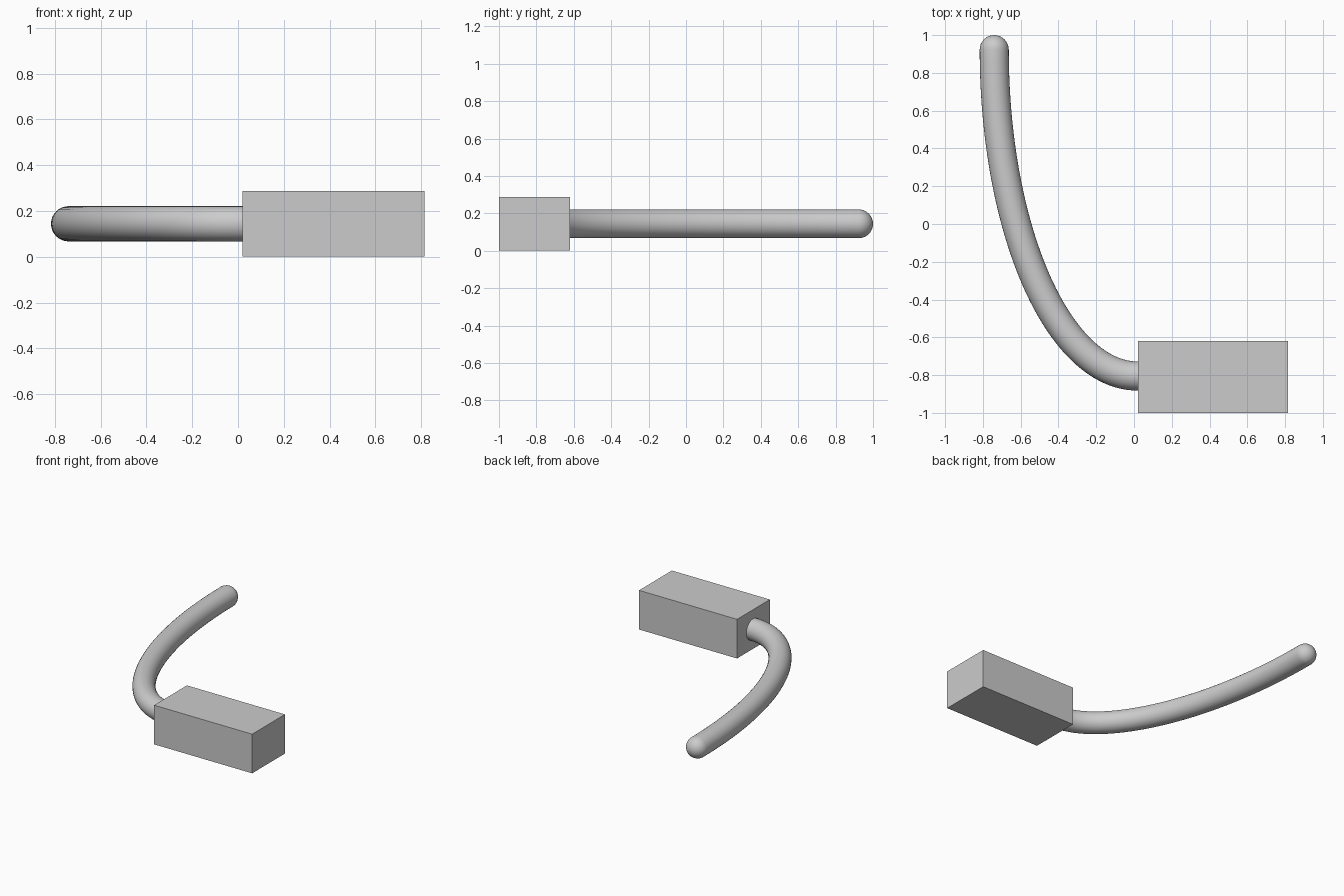
import bpy, bmesh
from math import sin, cos, pi
from mathutils import Vector

cube = bpy.data.objects.get("Cube")
if cube:
    bpy.data.objects.remove(cube, do_unlink=True)

# One plain grey for everything
grey = bpy.data.materials.new("light grey")
grey.use_nodes = True
grey.diffuse_color = (0.6, 0.6, 0.6, 1)
grey.node_tree.nodes["Principled BSDF"].inputs["Base Color"].default_value = (0.6, 0.6, 0.6, 1)


def finish(name, bm):
    bmesh.ops.recalc_face_normals(bm, faces=bm.faces)
    mesh = bpy.data.meshes.new(name)
    bm.to_mesh(mesh)
    bm.free()
    mesh.materials.append(grey)
    obj = bpy.data.objects.new(name, mesh)
    bpy.context.collection.objects.link(obj)
    return obj


# Rectangular block
low, high = Vector((0.02, -1.0, 0.0)), Vector((0.815, -0.62, 0.287))
bm = bmesh.new()
bmesh.ops.create_cube(bm, size=1)
bmesh.ops.scale(bm, vec=high - low, verts=bm.verts)
bmesh.ops.translate(bm, vec=(low + high) / 2, verts=bm.verts)
finish("block", bm)

# Round arm swept along a quarter ellipse, ending in a domed tip
RADIUS, SIDES, STEPS, CAP = 0.077, 32, 48, 8
centre = Vector((0.02, 0.923, 0.144))
span_x, span_y = 0.76, 1.728
stations = []
for i in range(STEPS + 1):
    a = pi / 2 * i / STEPS
    point = centre + Vector((-span_x * sin(a), -span_y * cos(a), 0))
    tangent = Vector((-span_x * cos(a), span_y * sin(a), 0)).normalized()
    stations.append((point, tangent, RADIUS))
tip, tip_dir, _ = stations[-1]
for i in range(1, CAP):
    a = pi / 2 * i / CAP
    stations.append((tip + tip_dir * RADIUS * sin(a), tip_dir, RADIUS * cos(a)))

bm = bmesh.new()
up = Vector((0, 0, 1))
rings = []
for point, tangent, radius in stations:
    side = tangent.cross(up)
    rings.append([bm.verts.new(point + radius * (side * cos(t) + up * sin(t)))
                  for t in (2 * pi * k / SIDES for k in range(SIDES))])
for r, s in zip(rings, rings[1:]):
    for k in range(SIDES):
        n = (k + 1) % SIDES
        bm.faces.new((r[k], r[n], s[n], s[k]))
pole = bm.verts.new(tip + tip_dir * RADIUS)
for k in range(SIDES):
    bm.faces.new((rings[-1][k], rings[-1][(k + 1) % SIDES], pole))
bm.faces.new(rings[0])
arm = finish("curved_arm", bm)

# Smooth shading on the arm only
bpy.ops.object.select_all(action='DESELECT')
arm.select_set(True)
bpy.context.view_layer.objects.active = arm
bpy.ops.object.shade_smooth_by_angle()
